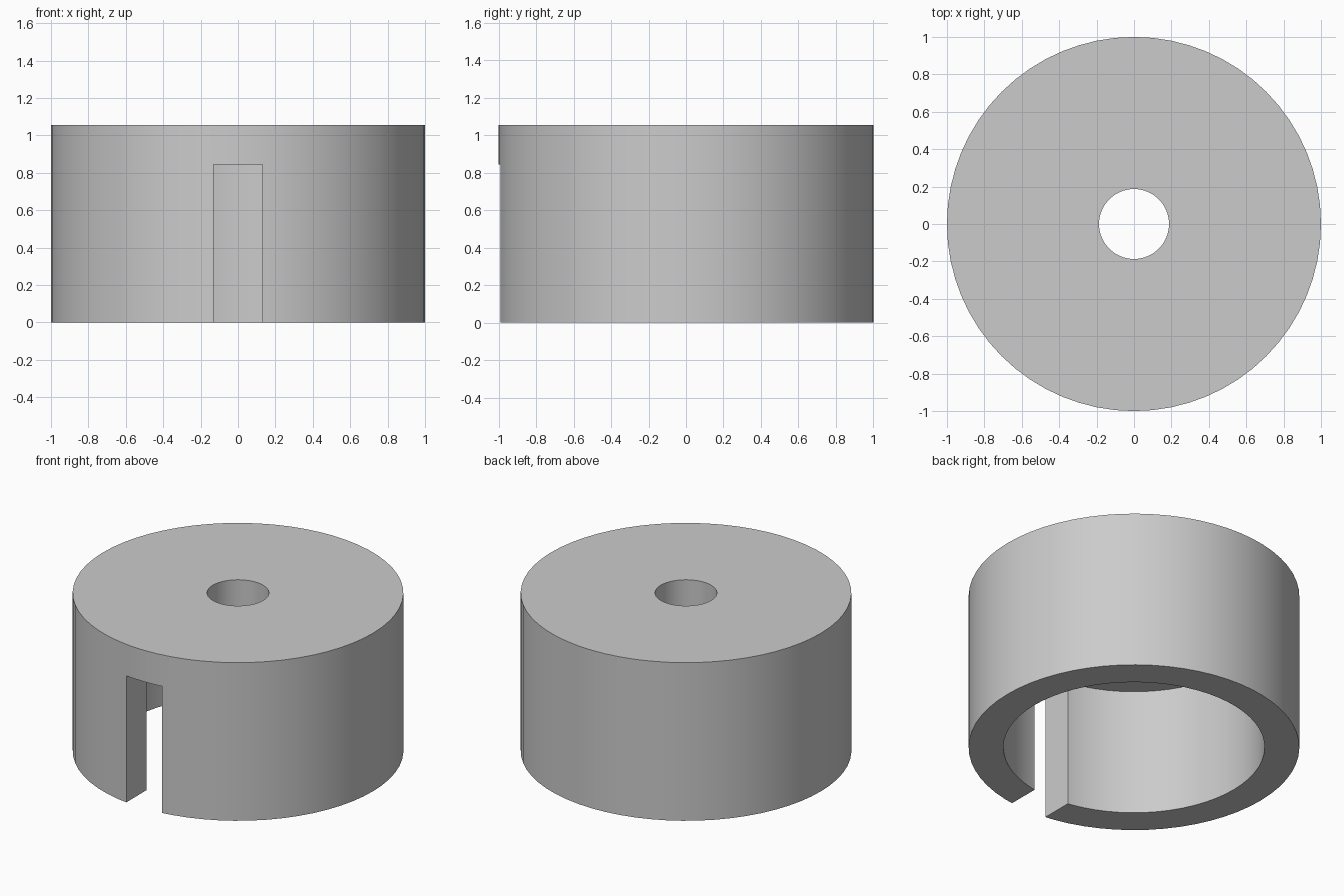
import bpy, bmesh, math
from mathutils import Matrix, Vector

cube = bpy.data.objects.get("Cube")
if cube:
    bpy.data.objects.remove(cube, do_unlink=True)

HEIGHT, CEILING = 1.055, 0.845
R_OUT, R_IN, R_HOLE = 1.0, 0.79, 0.187
SLOT_HALF = 0.131
SEGMENTS = 64

grey = bpy.data.materials.new("plain grey")
grey.use_nodes = True
colour = (0.6, 0.6, 0.6, 1.0)
grey.diffuse_color = colour
grey.node_tree.nodes["Principled BSDF"].inputs["Base Color"].default_value = colour


def make_object(name, bm):
    bmesh.ops.recalc_face_normals(bm, faces=bm.faces)
    mesh = bpy.data.meshes.new(name)
    bm.to_mesh(mesh)
    bm.free()
    mesh.materials.append(grey)
    obj = bpy.data.objects.new(name, mesh)
    bpy.context.collection.objects.link(obj)
    return obj


# Cap body: closed wall-and-lid section turned about z
profile = [(R_OUT, 0), (R_OUT, HEIGHT), (R_HOLE, HEIGHT),
           (R_HOLE, CEILING), (R_IN, CEILING), (R_IN, 0)]
bm = bmesh.new()
rings = []
for i in range(SEGMENTS):
    a = math.tau * i / SEGMENTS
    rings.append([bm.verts.new((r * math.cos(a), r * math.sin(a), z))
                  for r, z in profile])
for i in range(SEGMENTS):
    this, after = rings[i], rings[(i + 1) % SEGMENTS]
    for j in range(len(profile)):
        k = (j + 1) % len(profile)
        bm.faces.new((this[j], after[j], after[k], this[k]))
cap = make_object("slotted_cap", bm)

# Front slot: open at the bottom, reaching up to the ceiling
bm = bmesh.new()
bottom, y0, y1 = -0.2, -1.2, -0.5
bmesh.ops.create_cube(bm, size=1, matrix=(
    Matrix.Translation(Vector((0, (y0 + y1) / 2, (bottom + CEILING) / 2)))
    @ Matrix.Diagonal((2 * SLOT_HALF, y1 - y0, CEILING - bottom, 1))))
cutter = make_object("slot_cutter", bm)
cutter.hide_render = True

cut = cap.modifiers.new("slot", "BOOLEAN")
cut.operation = "DIFFERENCE"
cut.solver = "EXACT"
cut.object = cutter

bpy.ops.object.select_all(action="DESELECT")
cap.select_set(True)
bpy.context.view_layer.objects.active = cap
bpy.ops.object.modifier_apply(modifier="slot")
bpy.data.objects.remove(cutter, do_unlink=True)
bpy.ops.object.shade_smooth_by_angle(angle=math.radians(30))
